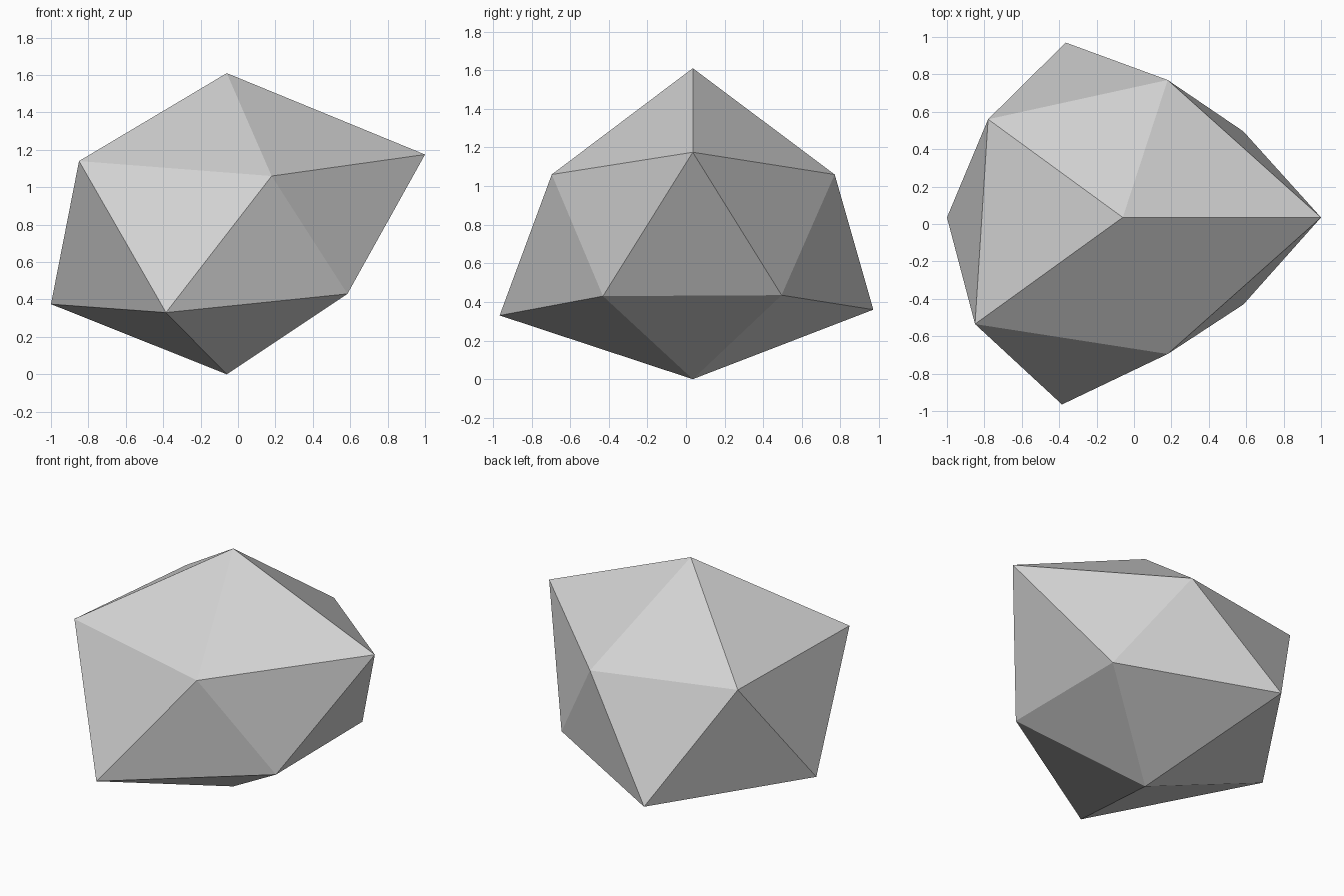
import bpy
import bmesh

cube = bpy.data.objects.get("Cube")
if cube:
    bpy.data.objects.remove(cube, do_unlink=True)

# Plain grey stone
stone = bpy.data.materials.new("stone_grey")
stone.use_nodes = True
grey = (0.64, 0.64, 0.64, 1)
stone.diffuse_color = grey
stone.node_tree.nodes["Principled BSDF"].inputs["Base Color"].default_value = grey

# Two uneven five-point rings, counter-clockwise, between a top and a bottom point
upper_ring = [(1.0, 0.035, 1.175), (0.18, 0.77, 1.06), (-0.78, 0.56, 1.105),
              (-0.85, -0.535, 1.14), (0.18, -0.695, 1.06)]
lower_ring = [(0.585, 0.495, 0.435), (-0.365, 0.97, 0.36), (-1.0, 0.035, 0.375),
              (-0.385, -0.965, 0.33), (0.585, -0.43, 0.43)]

bm = bmesh.new()
top = bm.verts.new((-0.06, 0.035, 1.61))
bottom = bm.verts.new((-0.06, 0.035, 0))
upper = [bm.verts.new(p) for p in upper_ring]
lower = [bm.verts.new(p) for p in lower_ring]

# Cap fans and the zigzag band of triangles
for i in range(5):
    j = (i + 1) % 5
    bm.faces.new((top, upper[i], upper[j]))
    bm.faces.new((upper[i], lower[i], upper[j]))
    bm.faces.new((lower[i], lower[j], upper[j]))
    bm.faces.new((bottom, lower[j], lower[i]))
bmesh.ops.recalc_face_normals(bm, faces=bm.faces[:])

mesh = bpy.data.meshes.new("rock")
bm.to_mesh(mesh)
bm.free()
mesh.materials.append(stone)
rock = bpy.data.objects.new("rock", mesh)
bpy.context.collection.objects.link(rock)
